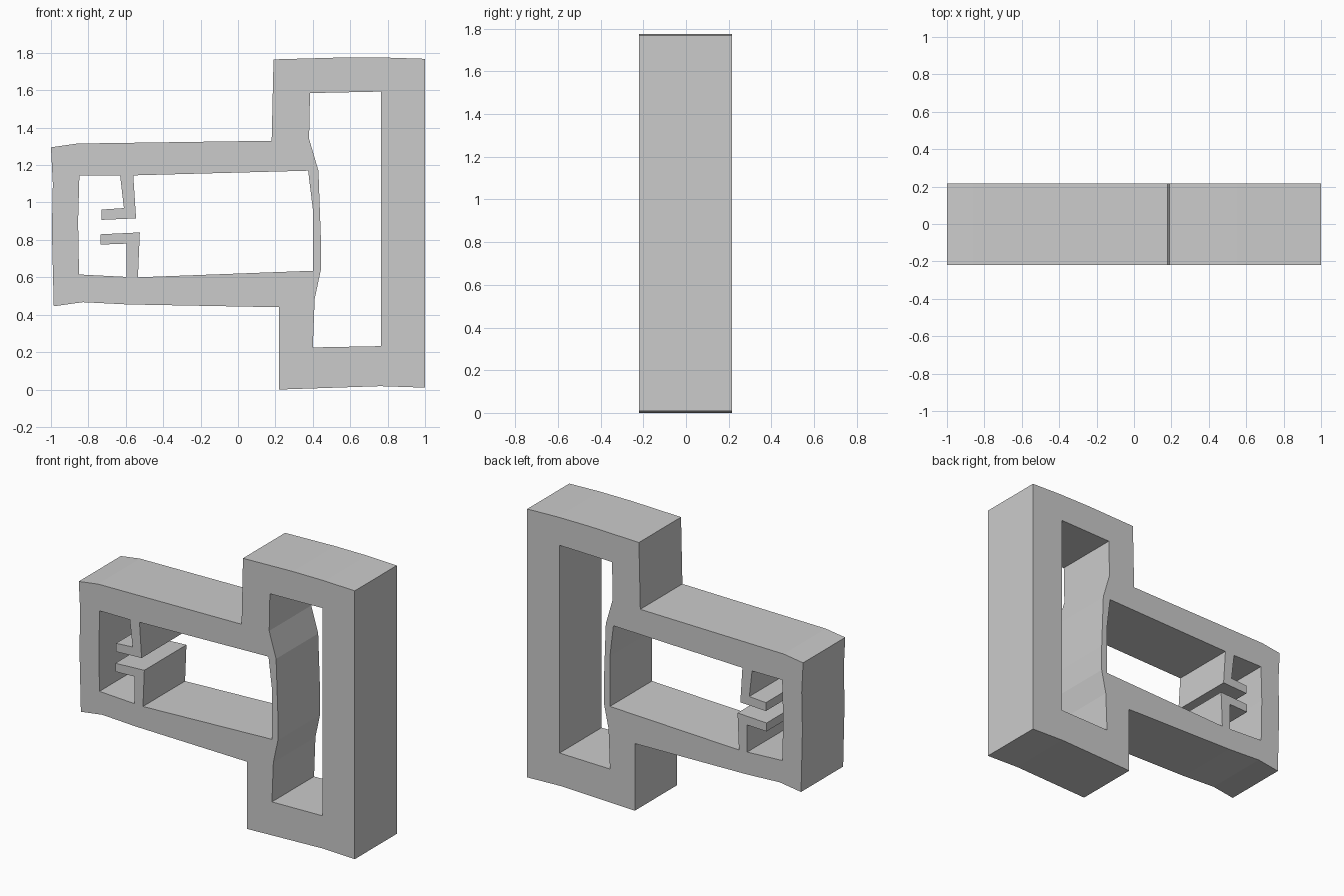
import bpy, bmesh, math
from mathutils import Matrix

if "Cube" in bpy.data.objects:
    bpy.data.objects.remove(bpy.data.objects["Cube"])

FRONT, BACK = -0.22, 0.216

# Outer silhouette (x, z): tall block on the right, lower arm on the left
outline = [(-1, 1.295), (-0.86, 1.315), (0.18, 1.33), (0.19, 1.765), (0.55, 1.775),
           (0.78, 1.775), (1, 1.768), (1, 0.01), (0.76, 0.018), (0.22, 0.0),
           (0.22, 0.44), (-0.59, 0.455), (-0.83, 0.467), (-0.985, 0.445),
           (-0.995, 0.85), (-0.99, 1.1)]

# Tall opening in the right block, with a bowed left wall
tall_opening = [(0.385, 1.585), (0.765, 1.593), (0.765, 0.232), (0.40, 0.225),
                (0.41, 0.485), (0.443, 0.64), (0.443, 0.81), (0.43, 1.17), (0.38, 1.34)]

# Arm opening, wrapping around the two hooked tabs
arm_opening = [(-0.56, 1.145), (0.375, 1.17), (0.40, 0.965), (0.40, 0.635), (-0.535, 0.60),
               (-0.525, 0.84), (-0.735, 0.83), (-0.735, 0.775), (-0.595, 0.78), (-0.595, 0.602),
               (-0.85, 0.615), (-0.855, 0.9), (-0.848, 1.143), (-0.63, 1.143), (-0.61, 0.97),
               (-0.73, 0.962), (-0.73, 0.907), (-0.545, 0.915)]


def extruded_profile(name, loops, y0, y1):
    """Solid plate from closed x-z loops; inner loops become openings."""
    curve = bpy.data.curves.new(name + "_profile", 'CURVE')
    curve.dimensions, curve.fill_mode = '2D', 'BOTH'
    curve.extrude = (y1 - y0) / 2
    for loop in loops:
        spline = curve.splines.new('POLY')
        spline.points.add(len(loop) - 1)
        for point, (x, z) in zip(spline.points, loop):
            point.co = (x, z, 0, 1)
        spline.use_cyclic_u = True
    helper = bpy.data.objects.new(name + "_profile", curve)
    bpy.context.collection.objects.link(helper)
    mesh = bpy.data.meshes.new_from_object(
        helper.evaluated_get(bpy.context.evaluated_depsgraph_get()))
    bpy.data.objects.remove(helper)

    # Stand upright, weld the caps to the walls
    mesh.transform(Matrix.Translation((0, (y0 + y1) / 2, 0)) @ Matrix.Rotation(math.pi / 2, 4, 'X'))
    bm = bmesh.new()
    bm.from_mesh(mesh)
    bmesh.ops.remove_doubles(bm, verts=bm.verts, dist=0.0005)
    bmesh.ops.recalc_face_normals(bm, faces=bm.faces)
    for face in bm.faces:
        face.smooth = False
    bm.to_mesh(mesh)
    bm.free()
    mesh.name = name
    obj = bpy.data.objects.new(name, mesh)
    bpy.context.collection.objects.link(obj)
    return obj


extruded_profile("hollow_frame", [outline, tall_opening, arm_opening], FRONT, BACK)
